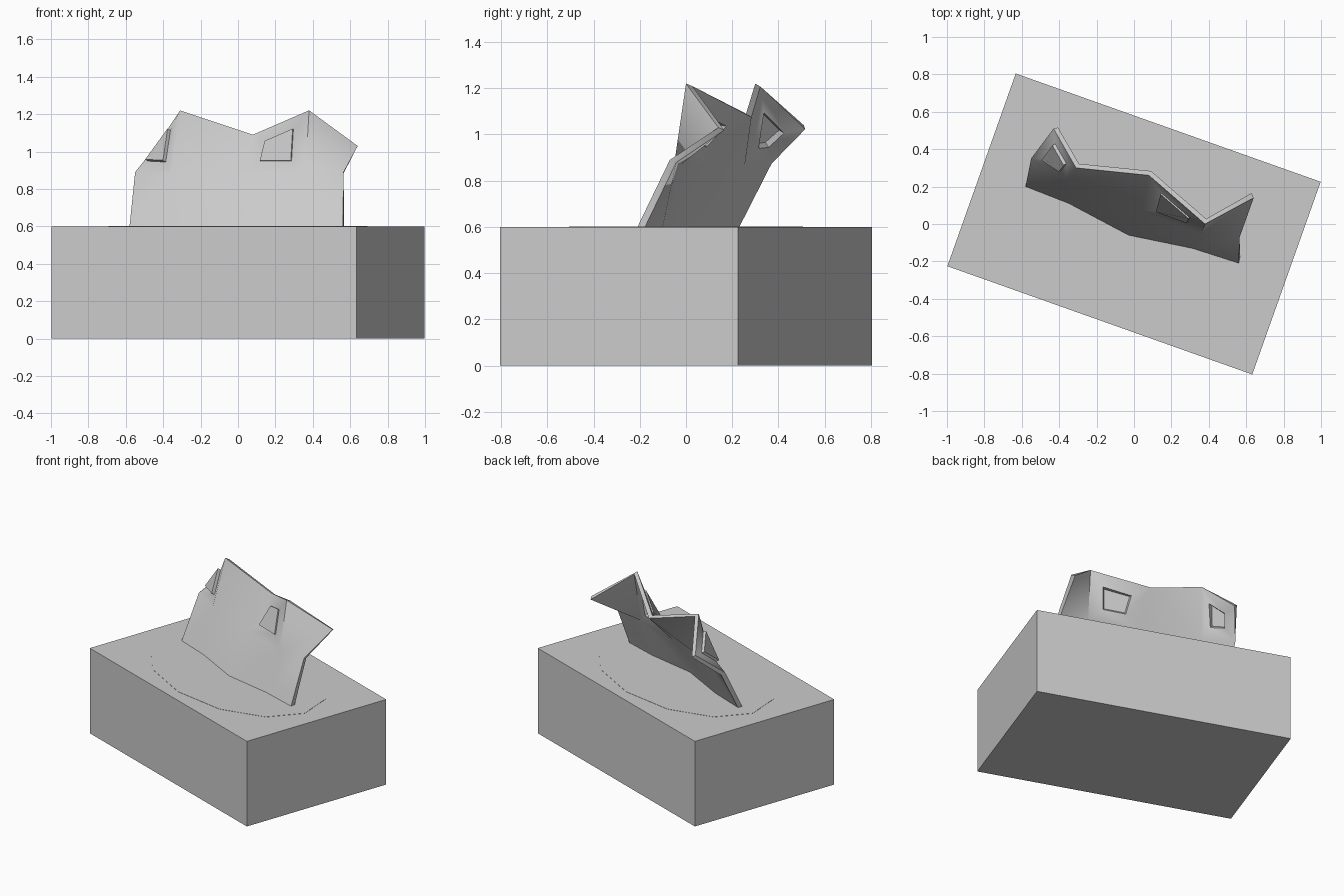
import bpy, bmesh, math
from mathutils import Matrix, Vector

if "Cube" in bpy.data.objects:
    bpy.data.objects.remove(bpy.data.objects["Cube"])

TURN = math.radians(-19.55)


def make_object(name, bm, angle=0.0):
    bmesh.ops.recalc_face_normals(bm, faces=bm.faces)
    mesh = bpy.data.meshes.new(name)
    bm.to_mesh(mesh)
    bm.free()
    ob = bpy.data.objects.new(name, mesh)
    ob.rotation_euler.z = angle
    bpy.context.collection.objects.link(ob)
    return ob


# Box, turned about the vertical axis
bm = bmesh.new()
bmesh.ops.create_cube(bm, size=1, matrix=Matrix.Translation((0, 0, 0.3)) @ Matrix.Diagonal((1.73, 1.093, 0.6, 1)))
make_object("tissue_box", bm, TURN)

# Faint oval opening panel on the top
bm = bmesh.new()
ring = [bm.verts.new((0.735 * math.cos(i * math.tau / 12), 0.47 * math.sin(i * math.tau / 12), 0.599))
        for i in range(12)]
panel = bm.faces.new(ring)
ext = bmesh.ops.extrude_face_region(bm, geom=[panel])
for v in ext["geom"]:
    if isinstance(v, bmesh.types.BMVert):
        v.co.z = 0.6015
make_object("opening_panel", bm, TURN)

# Tissue: three rows of five points (bottom, middle, top)
rows = [
    [(-0.58, 0.20, 0.60), (-0.35, 0.11, 0.60), (-0.03, -0.06, 0.60), (0.31, -0.13, 0.60), (0.56, -0.21, 0.60)],
    [(-0.55, 0.35, 0.89), (-0.36, 0.23, 0.88), (0.03, 0.07, 0.88), (0.36, -0.05, 0.88), (0.565, -0.07, 0.89)],
    [(-0.43, 0.51, 1.04), (-0.31, 0.30, 1.22), (0.08, 0.26, 1.09), (0.38, 0.00, 1.22), (0.64, 0.14, 1.03)],
]
bm = bmesh.new()
grid = [[bm.verts.new(p) for p in row] for row in rows]
faces = {}
for r in range(2):
    for c in range(4):
        faces[r, c] = bm.faces.new((grid[r][c], grid[r][c + 1], grid[r + 1][c + 1], grid[r + 1][c]))
bm.normal_update()

# Small inset dents in the left flap and the middle fold
for key, push in (((1, 0), 0.02), ((1, 2), 0.008)):
    face = faces[key]
    centre, normal = face.calc_center_median(), face.normal.copy()
    outer = list(face.verts)
    inner = [bm.verts.new(centre.lerp(v.co, 0.5)) for v in outer]
    bm.faces.remove(face)
    for i in range(4):
        j = (i + 1) % 4
        bm.faces.new((outer[i], outer[j], inner[j], inner[i]))
    low = [bm.verts.new(v.co + normal * push) for v in inner]
    for i in range(4):
        j = (i + 1) % 4
        bm.faces.new((inner[i], inner[j], low[j], low[i]))
    bm.faces.new(low)

tissue = make_object("tissue", bm)
# Keep the front side outward so the thickness grows to the back
if sum((p.normal.y for p in tissue.data.polygons)) > 0:
    tissue.data.flip_normals()
solid = tissue.modifiers.new("thickness", "SOLIDIFY")
solid.thickness = 0.03
solid.offset = -1
bpy.context.view_layer.objects.active = tissue
tissue.select_set(True)
bpy.ops.object.modifier_apply(modifier=solid.name)
bpy.ops.object.shade_smooth_by_angle(angle=math.radians(50))
